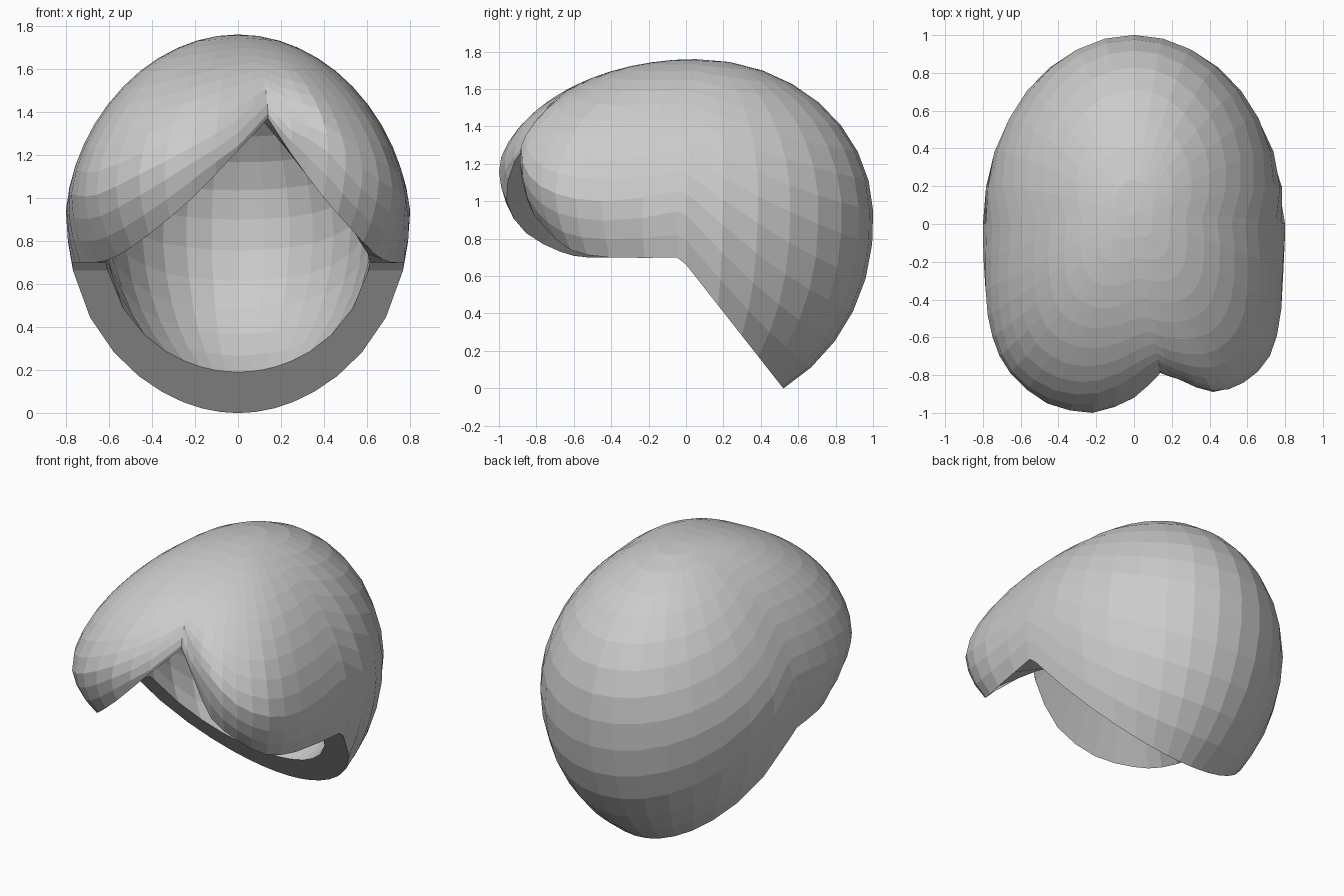
import bpy, bmesh
from math import sin, cos, pi, acos, asin, hypot

if "Cube" in bpy.data.objects:
    bpy.data.objects.remove(bpy.data.objects["Cube"])

RINGS = 14
TOP = 1.76

def catmull(points, steps):
    """Smooth open curve through rows of numbers, without the last row."""
    out = []
    for i in range(len(points) - 1):
        p0, p1 = points[max(i - 1, 0)], points[i]
        p2, p3 = points[i + 1], points[min(i + 2, len(points) - 1)]
        for k in range(steps):
            t = k / steps
            out.append([0.5 * (2 * b + (c - a) * t + (2 * a - 5 * b + 4 * c - d) * t * t
                               + (3 * b - a - 3 * c + d) * t ** 3)
                        for a, b, c, d in zip(p0, p1, p2, p3)])
    return out

def point(fx, fy, zc, up, down, t):
    """Point on a meridian, with the crown narrowed and leaned slightly back."""
    c = cos(t)
    crown = max(c, 0)
    return (fx * sin(t) * (1 - .12 * crown), fy * sin(t) + .05 * crown,
            zc + (up if c > 0 else down) * c)

def column(fx, fy, zc, up, down, end):
    return [point(fx, fy, zc, up, down, end * i / RINGS) for i in range(1, RINGS + 1)]

def plane_end(fx, fy, zc, up, down):
    """Angle at which a meridian meets the slanted nape cut."""
    lo, hi = pi / 2, pi
    for _ in range(40):
        t = (lo + hi) / 2
        x, y, z = point(fx, fy, zc, up, down, t)
        if z > 0.70 - (y + 0.03) * 1.273:
            lo = t
        else:
            hi = t
    return lo

# fringe keys: widest x, widest y, height of widest, edge height, edge tuck, inner lift
left = [(-.80, -.05, .95, .70, .965, 0), (-.79, -.35, 1.0, .70, .93, .06),
        (-.75, -.60, 1.05, .70, .88, .16), (-.66, -.79, 1.08, .73, .85, .21),
        (-.46, -.95, 1.12, .83, .90, .22), (-.22, -1.0, 1.17, 1.0, .96, .18),
        (0, -.92, 1.24, 1.22, .993, .10), (.14, -.79, 1.385, 1.37, .995, .03)]
right = [(.14, -.79, 1.385, 1.37, .995, .03), (.25, -.83, 1.30, 1.21, .975, .10),
         (.42, -.89, 1.25, 1.0, .95, .18), (.58, -.84, 1.15, .86, .90, .20),
         (.72, -.70, 1.08, .74, .88, .20), (.78, -.45, 1.0, .70, .91, .10),
         (.80, -.05, .95, .70, .965, 0)]

outer, inner = [], []
for fx, fy, zc, ze, q, lift in catmull(left, 2) + catmull(right, 2) + [right[-1]]:
    q = min(q, .997)
    down = (zc - ze) / sin(acos(q))
    end = pi - asin(q)
    lobes = column(fx, fy, zc, TOP - zc, down, end)
    # even crown that the parted lobes grow out of
    d = hypot(fx, fy)
    ux, uy = fx / d, fy / d
    r = (abs(ux / .80) ** 2.6 + abs(uy / .96) ** 2.6) ** (-1 / 2.6)
    zs = .95 + .25 * abs(uy * r)
    crown = column(ux * r, uy * r, zs, TOP - zs, down, end)
    mixed = []
    for i, (a, b) in enumerate(zip(crown, lobes)):
        w = min(max(((i + 1) / RINGS - .36) / .42, 0), 1)
        mixed.append([m + (n - m) * w for m, n in zip(a, b)])
    outer.append(mixed)
    # matching meridian of the head cavity
    r = 1 / hypot(ux / .63, uy / .75)
    h = ze + lift - .87
    inner.append(column(ux * r, uy * r, .87, .72, .76, acos(h / (.72 if h > 0 else .76))))

# back of the head, ending on the slanted cut
for k in range(0, 17):
    a = pi * k / 16
    zc = .95 - .08 * sin(a)
    args = (.80 * cos(a), sin(a), zc, TOP - zc, 1.02)
    outer.append(column(*args, plane_end(*args)))
    args = (.63 * cos(a), .83 * sin(a), .87, .72, .76)
    inner.append(column(*args, plane_end(*args)))

# outer hair, cavity and the rim joining them
bm = bmesh.new()
def skin(cols, apex, flip):
    tip = bm.verts.new(apex)
    vs = [[bm.verts.new(p) for p in c] for c in cols]
    for i in range(len(vs)):
        a, b = vs[i], vs[(i + 1) % len(vs)]
        faces = [[tip, a[0], b[0]]]
        faces += [[a[j], a[j + 1], b[j + 1], b[j]] for j in range(RINGS - 1)]
        for f in faces:
            bm.faces.new(f[::-1] if flip else f)
    return [c[-1] for c in vs]

rim_out = skin(outer, (0, .05, TOP), False)
rim_in = skin(inner, (0, .05, 1.59), True)
n = len(rim_out)
for i in range(n):
    j = (i + 1) % n
    bm.faces.new([rim_out[i], rim_in[i], rim_in[j], rim_out[j]])
bmesh.ops.recalc_face_normals(bm, faces=bm.faces)

mesh = bpy.data.meshes.new("parted_hair")
bm.to_mesh(mesh)
bm.free()
hair = bpy.data.objects.new("parted_hair", mesh)
bpy.context.collection.objects.link(hair)
